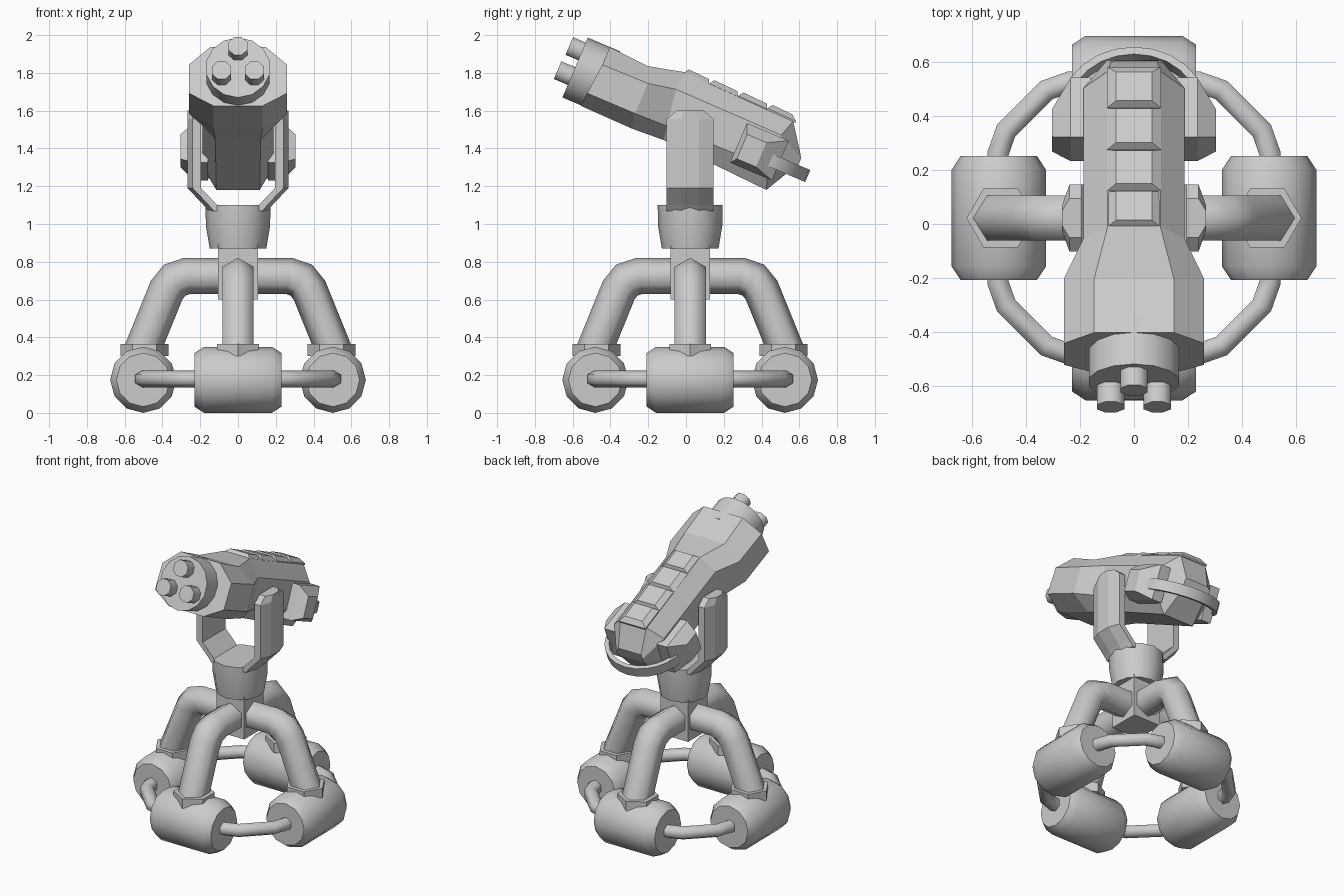
import bpy, bmesh, math
from math import sin, cos, pi, radians
from mathutils import Matrix, Vector

if "Cube" in bpy.data.objects:
    bpy.data.objects.remove(bpy.data.objects["Cube"])

grey = bpy.data.materials.new("light_grey")
grey.diffuse_color = (0.6, 0.6, 0.6, 1)
grey.use_nodes = True
grey.node_tree.nodes["Principled BSDF"].inputs["Base Color"].default_value = grey.diffuse_color

BASE = Matrix.Translation((0, 0.022, 0))
HEAD = Matrix.Translation((0, 0.02, 1.5)) @ Matrix.Rotation(radians(-23), 4, 'X')


def loft(name, rings, matrix=BASE, smooth=None, closed=False):
    """Skin a list of equal rings; smooth is an angle in degrees or None."""
    bm = bmesh.new()
    vs = [[bm.verts.new(matrix @ Vector(p)) for p in r] for r in rings]
    n = len(vs[0])
    pairs = list(zip(vs, vs[1:])) + ([(vs[-1], vs[0])] if closed else [])
    for a, b in pairs:
        for i in range(n):
            j = (i + 1) % n
            bm.faces.new((a[i], a[j], b[j], b[i]))
    if not closed:
        bm.faces.new(vs[0])
        bm.faces.new(vs[-1])
    bmesh.ops.recalc_face_normals(bm, faces=bm.faces)
    me = bpy.data.meshes.new(name)
    bm.to_mesh(me)
    bm.free()
    me.materials.append(grey)
    ob = bpy.data.objects.new(name, me)
    bpy.context.collection.objects.link(ob)
    if smooth:
        bpy.ops.object.select_all(action='DESELECT')
        ob.select_set(True)
        bpy.context.view_layer.objects.active = ob
        bpy.ops.object.shade_smooth_by_angle(angle=radians(smooth))
    return ob


def lathe(name, profile, sides, matrix=BASE, smooth=None, turn=0.0):
    """Rings of (radius, z) around the z axis."""
    rings = [[(r * cos(turn + 2 * pi * i / sides), r * sin(turn + 2 * pi * i / sides), z)
              for i in range(sides)] for r, z in profile]
    return loft(name, rings, matrix, smooth)


def pipe(name, path, side, radius, matrix, turn=0.0, sides=6):
    """Sweep a polygon along a flat path; side is the normal of its plane."""
    pts = [Vector(p) for p in path]
    side = Vector(side)
    rings = []
    for i, p in enumerate(pts):
        a = (p - pts[i - 1]).normalized() if i else (pts[1] - p).normalized()
        b = (pts[i + 1] - p).normalized() if i < len(pts) - 1 else a
        t = (a + b).normalized()
        up = side.cross(t) / max(0.5, t.dot(a))
        rings.append([p + radius * (up * cos(turn + 2 * pi * k / sides) +
                                    side * sin(turn + 2 * pi * k / sides))
                      for k in range(sides)])
    return loft(name, rings, matrix, 65)


def mirrored(half):
    """Complete a half ring given from top to bottom at +x."""
    return half + [(-x, y, z) for x, y, z in reversed(half)]


def rect(x, s0, s1, h0, h1):
    return [(x, s0, h0), (x, s1, h0), (x, s1, h1), (x, s0, h1)]


# Base: four legs, collars, drum feet and linking hoses
for k in range(4):
    m = BASE @ Matrix.Rotation(k * pi / 2, 4, 'Z')
    pipe(f"leg_{k}", [(0, 0, .725), (.27, 0, .725), (.335, 0, .703),
                      (.378, 0, .65), (.52, 0, .30)], (0, 1, 0), .096, m)
    lathe(f"leg_collar_{k}", [(.127, .30), (.127, .365)], 6,
          m @ Matrix.Translation((.495, 0, 0)))
    drum = m @ Matrix.Translation((.502, 0, .175)) @ Matrix.Rotation(pi / 2, 4, 'X')
    lathe(f"drum_foot_{k}", [(.142, -.23), (.175, -.18), (.175, .18), (.142, .23)],
          12, drum, 33)
    pipe(f"hose_{k}", [(.505, .2, .18), (.505, .24, .18), (.475, .325, .18),
                       (.325, .475, .18), (.24, .505, .18), (.2, .505, .18)],
         (0, 0, 1), .045, m, pi / 6)

# Square post and round neck
loft("center_post", [[(-.105, -.105, z), (.105, -.105, z), (.105, .105, z),
                      (-.105, .105, z)] for z in (.6, .9)])
lathe("neck", [(.15, .87), (.17, .99), (.172, 1.10)], 12, BASE, 33)

# Fork arms holding the head
for sx, tag in ((1, "right"), (-1, "left")):
    rings = []
    for z, dx, w in ((1.07, -.11, 1), (1.10, -.085, 1), (1.19, 0, 1),
                     (1.555, 0, 1), (1.60, 0, .58)):
        rings.append([(sx * (x + dx), y * w, z) for x, y in
                      ((.195, -.124), (.24, -.124), (.267, -.048),
                       (.267, .048), (.24, .124), (.195, .124))])
    loft(f"fork_arm_{tag}", rings)

# Head body: wide hood at the front, narrower rear, tapered tail
loft("head_body", [mirrored(r) for r in (
    [(.148, -.56, .236), (.26, -.56, .135), (.26, -.575, -.035), (.13, -.58, -.11)],
    [(.148, -.337, .222), (.26, -.30, .138), (.26, -.30, -.035), (.13, -.285, -.115)],
    [(.098, -.147, .268), (.187, -.15, .168), (.187, -.12, -.03), (.12, -.104, -.105)],
    [(.098, .486, .255), (.187, .458, .162), (.187, .46, -.02), (.115, .498, -.136)],
    [(.085, .59, .11), (.10, .602, .09), (.10, .602, .06), (.09, .585, .03)])], HEAD)

# Raised plates along the top
for k, (s0, s1) in enumerate(((-.147, .0), (.0, .166), (.166, .335), (.335, .50))):
    end = .012 if k < 3 else .03
    loft(f"top_plate_{k}", [
        [(-.1, s0, .25), (.1, s0, .25), (.1, s1, .25), (-.1, s1, .25)],
        [(-.1, s0, .264), (.1, s0, .264), (.1, s1, .26), (-.1, s1, .26)],
        [(-.066, s0 + .018, .291), (.066, s0 + .018, .291),
         (.066, s1 - end, .286), (-.066, s1 - end, .286)]], HEAD)

# Front muzzle disc and three barrels
forward = HEAD @ Matrix.Rotation(pi / 2, 4, 'X')
lathe("muzzle_disc", [(.172, .5), (.172, .687)], 14,
      forward @ Matrix.Translation((0, .065, 0)), 33, pi / 14)
for k, (x, h, tip) in enumerate(((0, .158, .76), (.087, .016, .767), (-.087, .016, .767))):
    lathe(f"barrel_{k}", [(.055, .66), (.055, tip)], 8,
          forward @ Matrix.Translation((x, h, 0)), 50, pi / 8)

# Rear side housings
for sx, tag in ((1, "right"), (-1, "left")):
    loft(f"side_housing_{tag}", [rect(sx * .16, .265, .505, -.078, .15),
                                 rect(sx * .235, .265, .505, -.078, .15),
                                 rect(sx * .305, .29, .40, -.045, .095)], HEAD)

# Curved strap around the tail
rings = []
for k in range(13):
    a = pi * k / 12
    rings.append([(rx * cos(a), .42 + ry * sin(a), h) for rx, ry, h in
                  ((.272, .251, -.017), (.272, .251, .052),
                   (.243, .222, .052), (.243, .222, -.017))])
loft("rear_strap", rings, HEAD, 33)
